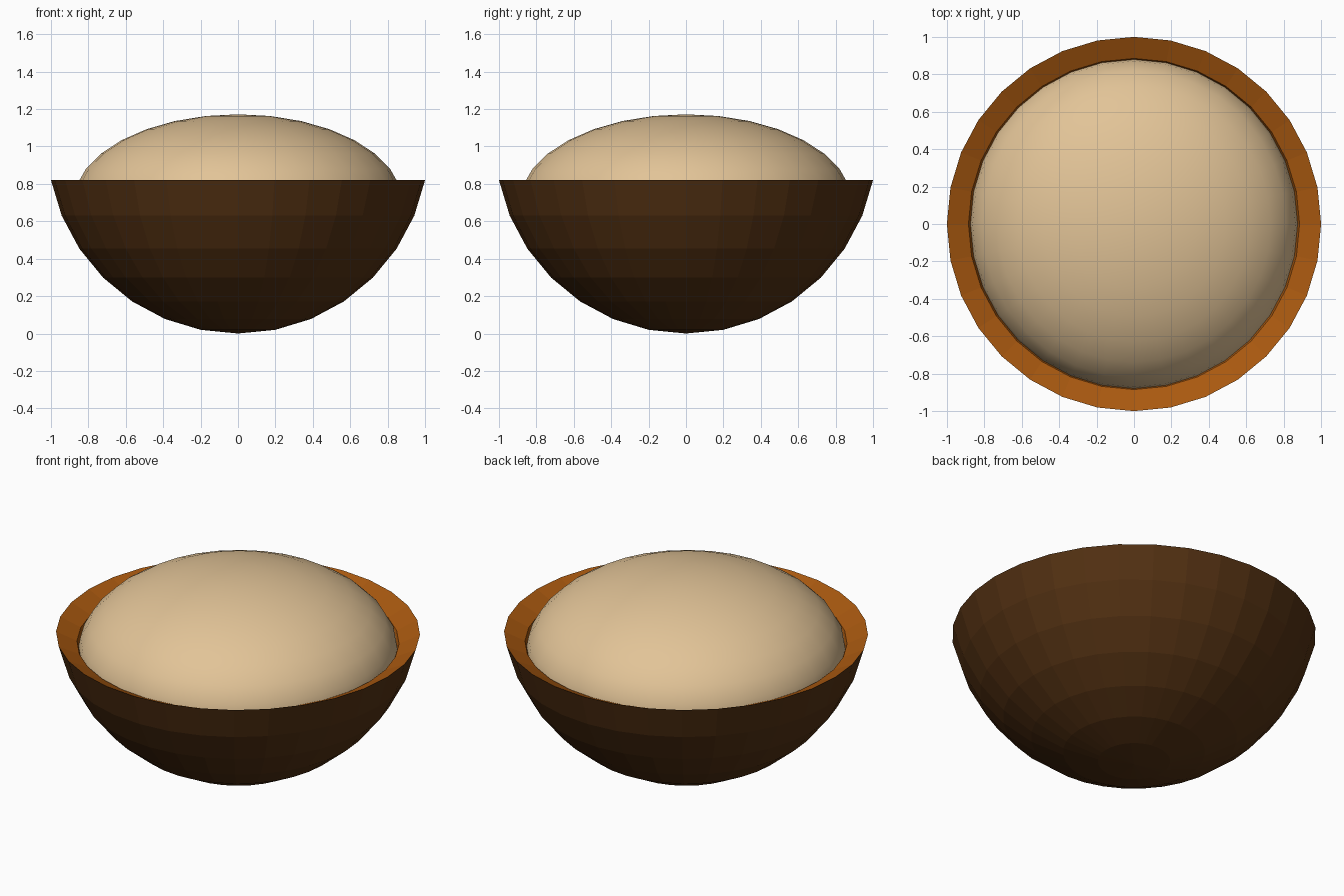
import bpy, bmesh, math

if "Cube" in bpy.data.objects:
    bpy.data.objects.remove(bpy.data.objects["Cube"])

SEG = 32


def material(name, rgb):
    m = bpy.data.materials.new(name)
    m.diffuse_color = (*rgb, 1)
    m.use_nodes = True
    m.node_tree.nodes["Principled BSDF"].inputs["Base Color"].default_value = m.diffuse_color
    return m


def new_object(name, bm, mats):
    me = bpy.data.meshes.new(name)
    bm.to_mesh(me)
    bm.free()
    for m in mats:
        me.materials.append(m)
    ob = bpy.data.objects.new(name, me)
    bpy.context.collection.objects.link(ob)
    return ob


dark = material("dark brown shell", (0.085, 0.030, 0.006))
orange = material("orange brown rim", (0.40, 0.10, 0.005))
cream = material("cream filling", (0.76, 0.55, 0.31))

# Bowl profile: lower part of a sphere, sloped rim, then a smaller hollow
R = 1.02
angles = [math.radians(11.25 * k) for k in range(8)]
outer = [(R * math.sin(a), R * (1 - math.cos(a))) for a in angles]
top_r, top_z = outer[-1]
inner = [(r * 0.885, top_z - 0.055 - (top_z - z) * 0.885) for r, z in reversed(outer)]
profile = outer + inner

bm = bmesh.new()
verts = [bm.verts.new((r, 0, z)) for r, z in profile]
edges = [bm.edges.new(p) for p in zip(verts, verts[1:])]
bmesh.ops.spin(bm, geom=verts + edges, axis=(0, 0, 1), cent=(0, 0, 0),
               angle=math.tau, steps=SEG, use_merge=True)
bmesh.ops.remove_doubles(bm, verts=bm.verts, dist=1e-4)
bmesh.ops.recalc_face_normals(bm, faces=bm.faces)
# Upward-facing surfaces are the rim and hollow
for f in bm.faces:
    f.material_index = 1 if f.normal.z > 0 else 0
new_object("bowl", bm, [dark, orange])

# Smooth flattened mound filling the bowl
bm = bmesh.new()
bmesh.ops.create_uvsphere(bm, u_segments=SEG, v_segments=16, radius=1)
for v in bm.verts:
    v.co.x *= 0.88
    v.co.y *= 0.888
    v.co.z = 0.70 + v.co.z * 0.472
for f in bm.faces:
    f.smooth = True
new_object("filling", bm, [cream])
